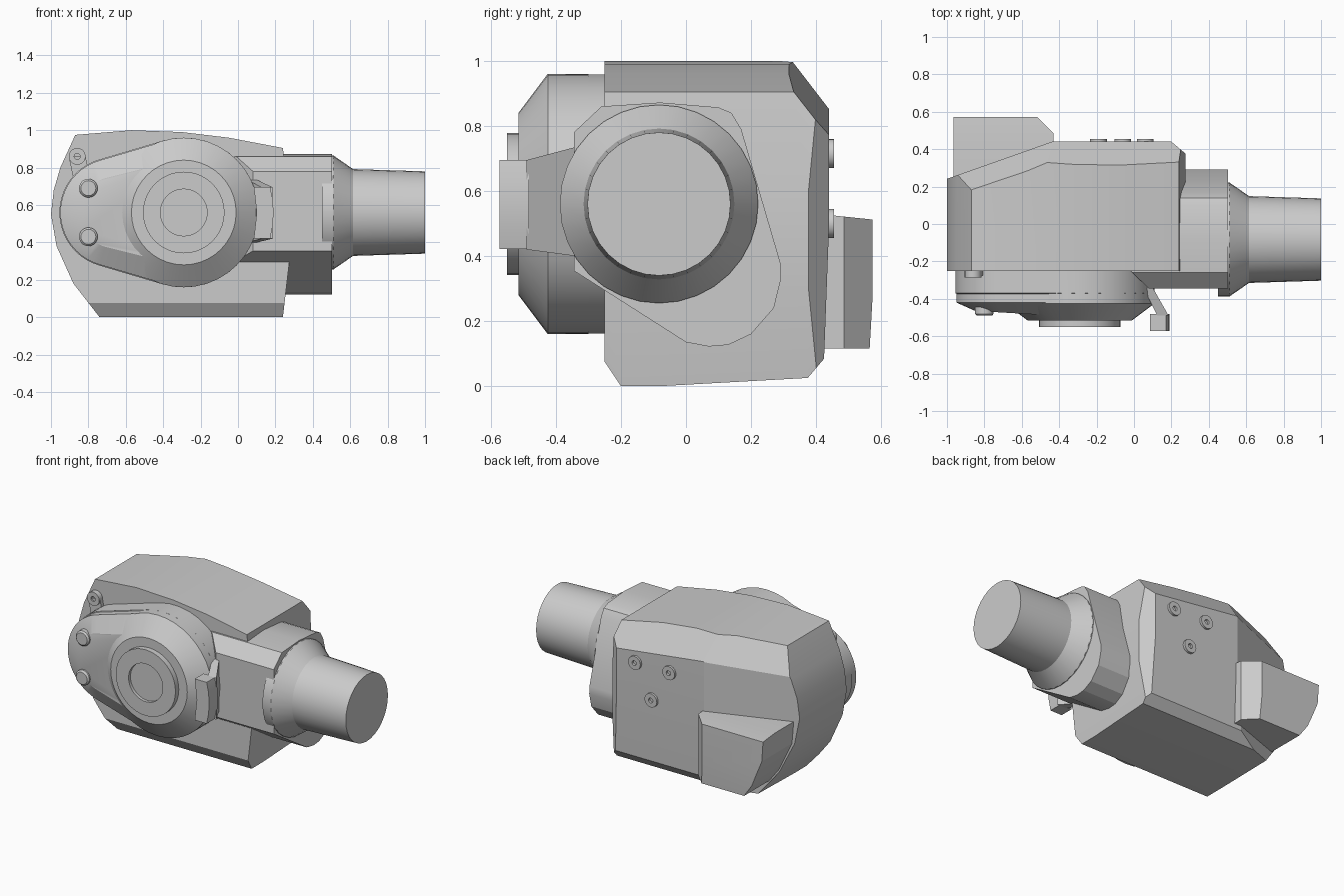
import bpy, bmesh
from math import sin, cos, pi, radians
from mathutils import Vector

cube = bpy.data.objects.get("Cube")
if cube:
    bpy.data.objects.remove(cube, do_unlink=True)

grey = bpy.data.materials.new("light grey metal")
grey.use_nodes = True
color = (0.6, 0.6, 0.6, 1)
grey.diffuse_color = color
grey.node_tree.nodes["Principled BSDF"].inputs["Base Color"].default_value = color


def loft(name, rings, cuts=(), inside=(0, 0, 0), angle=25):
    """Skin equal-length rings, cap the ends, then slice off planes given by three points."""
    bm = bmesh.new()
    loops = [[bm.verts.new(p) for p in ring] for ring in rings]
    for a, b in zip(loops, loops[1:]):
        for i in range(len(a)):
            j = (i + 1) % len(a)
            bm.faces.new((a[i], a[j], b[j], b[i]))
    bm.faces.new(loops[0])
    bm.faces.new(loops[-1])
    for cut in cuts:
        p, q, r = (Vector(c) for c in cut)
        normal = (q - p).cross(r - p)
        if normal.dot(Vector(inside) - p) > 0:
            normal.negate()
        geom = bm.verts[:] + bm.edges[:] + bm.faces[:]
        bmesh.ops.bisect_plane(bm, geom=geom, plane_co=p, plane_no=normal, clear_outer=True)
        bmesh.ops.holes_fill(bm, edges=[e for e in bm.edges if e.is_boundary])
    bmesh.ops.recalc_face_normals(bm, faces=bm.faces)
    mesh = bpy.data.meshes.new(name)
    bm.to_mesh(mesh)
    bm.free()
    mesh.materials.append(grey)
    obj = bpy.data.objects.new(name, mesh)
    bpy.context.collection.objects.link(obj)
    bpy.ops.object.select_all(action="DESELECT")
    obj.select_set(True)
    bpy.context.view_layer.objects.active = obj
    bpy.ops.object.shade_smooth_by_angle(angle=radians(angle))
    return obj


def prism_y(name, outline, y0, y1, **kw):
    return loft(name, [[(x, y, z) for x, z in outline] for y in (y0, y1)], **kw)


def lathe_y(name, cx, cz, profile, n=40):
    """Turn (radius, y) pairs about an axis along y."""
    turn = [2 * pi * i / n for i in range(n)]
    return loft(name, [[(cx + r * cos(t), y, cz + r * sin(t)) for t in turn] for r, y in profile])


def lathe_x(name, cy, cz, profile, n=32):
    turn = [2 * pi * i / n for i in range(n)]
    return loft(name, [[(x, cy + r * cos(t), cz + r * sin(t)) for t in turn] for r, x in profile])


# Main housing: side silhouette with sliced chamfers
silhouette = [(-0.74, 0), (0.24, 0), (0.275, 0.3), (0.275, 0.6), (0.24, 0.905), (-0.05, 0.96),
              (-0.3, 0.99), (-0.57, 1), (-0.87, 0.975), (-0.95, 0.8), (-0.985, 0.68),
              (-1, 0.55), (-0.97, 0.38), (-0.88, 0.18)]
prism_y("main_housing", silhouette, -0.25, 0.44, inside=(-0.35, 0, 0.5), angle=15, cuts=[
    [(-0.99, 0.245, 0), (-0.41, 0.45, 0), (-0.41, 0.45, 1)],                 # rear diagonal
    [(-0.4, 0.335, 0.98), (-0.4, 0.43, 0.86), (0.24, 0.335, 0.9)],           # rear top
    [(-0.86, 0.19, 0.97), (-0.48, 0.33, 0.985), (-0.41, 0.45, 0.85)],        # diagonal top
    [(0, 0.37, 0.02), (0, 0.425, 0.085), (1, 0.37, 0.02)],                   # rear bottom
    [(0, -0.25, 0.075), (0, -0.2, 0), (1, -0.2, 0)],                         # front bottom
    [(0, -0.08, 0), (1, -0.08, 0), (0, 0.37, 0.025)],                        # bottom tilt
    [(0, 0.425, 0.1), (1, 0.425, 0.1), (0, 0.44, 0.5)],                      # rear tilt
    [(0.265, 0.385, 0), (0.2, 0.44, 0), (0.265, 0.385, 1)],                  # rear corner
])

# Rear box following the housing silhouette
prism_y("rear_box", [(-0.43, 0.525), (-0.965, 0.525), (-0.955, 0.38), (-0.88, 0.2),
                     (-0.82, 0.115), (-0.43, 0.115)], 0.15, 0.573, inside=(-0.7, 0.2, 0.3), angle=15,
        cuts=[[(-0.43, 0.485, 0), (-0.52, 0.575, 0), (-0.52, 0.575, 1)],
              [(0, 0.575, 0.512), (0, 0.45, 0.525), (1, 0.45, 0.525)],
              [(0, 0.565, 0.122), (0, 0.575, 0.3), (1, 0.575, 0.3)]])


# Front cover: egg outline around a large and a small circle
HX, HZ, SX = -0.29, 0.56, -0.66


def egg(big, small, y, slope=0):
    split, n, ring = radians(105.7), 20, []
    for i in range(n + 1):
        t = -split + 2 * split * i / n
        ring.append((HX + big * cos(t), HZ + big * sin(t)))
    for i in range(n + 1):
        t = split + (2 * pi - 2 * split) * i / n
        ring.append((SX + small * cos(t), HZ + small * sin(t)))
    return [(x, y - slope * (x - HX), z) for x, z in ring]


loft("front_cover", [egg(0.4, 0.295, -0.2), egg(0.4, 0.295, -0.37), egg(0.395, 0.29, -0.373),
                     egg(0.395, 0.29, -0.42), egg(0.28, 0.19, -0.498, 0.06)])
lathe_y("hub", HX, HZ, [(0.4, -0.3), (0.4, -0.425), (0.28, -0.515)])
lathe_y("hub_ring", HX, HZ, [(0.218, -0.48), (0.218, -0.55), (0.125, -0.55), (0.125, -0.53)])
for i, z in enumerate((0.69, 0.43)):
    lathe_y(f"cover_stud_{i + 1}", -0.8, z, [(0.05, -0.4), (0.05, -0.48), (0.04, -0.49)], 20)

# Bolts: one lug on the front, three on the rear
for i, (x, z, y, d) in enumerate([(-0.86, 0.86, -0.25, -1), (0.06, 0.715, 0.42, 1),
                                  (-0.19, 0.715, 0.42, 1), (-0.06, 0.5, 0.42, 1)]):
    top = y + d * 0.035
    lathe_y(f"bolt_{i + 1}", x, z, [(0.045, y - d * 0.03), (0.045, top), (0.016, top),
                                    (0.016, top - d * 0.02)], 20)
prism_y("lug_web", [(-0.905, 0.86), (-0.815, 0.86), (-0.8, 0.78), (-0.88, 0.74)], -0.24, -0.275)

# Neck block: drop-shaped section running into the housing
section = [(-0.345, 0.355), (-0.345, 0.78), (-0.26, 0.86), (-0.08, 0.872), (0.1, 0.857), (0.14, 0.84),
           (0.17, 0.79), (0.29, 0.38), (0.292, 0.33), (0.27, 0.24), (0.2, 0.16), (0.13, 0.127),
           (0.07, 0.122), (0, 0.135)]
loft("neck_block", [[(x, y, z) for y, z in section] for x in (-0.02, 0.503)], inside=(0.4, 0, 0.5),
     cuts=[[(-0.02, -0.25, 0), (0.08, -0.345, 0), (0.08, -0.345, 1)]], angle=20)

# Round outlet pipe with conical shoulder
lathe_x("outlet_pipe", -0.083, 0.56, [(0.305, 0.45), (0.305, 0.51), (0.232, 0.615), (0.22, 1)])

# Lever at the side of the hub
loft("lever_arm", [[(a, y, lo), (b, y, lo), (b, y, hi), (a, y, hi)]
                   for y, a, b, lo, hi in ((-0.34, 0.05, 0.1, 0.4, 0.735),
                                           (-0.49, 0.125, 0.185, 0.42, 0.695))])
prism_y("lever_grip", [(0.085, 0.422), (0.172, 0.422), (0.186, 0.49), (0.19, 0.56), (0.186, 0.63),
                       (0.172, 0.695), (0.085, 0.695), (0.1, 0.56)], -0.482, -0.573)
